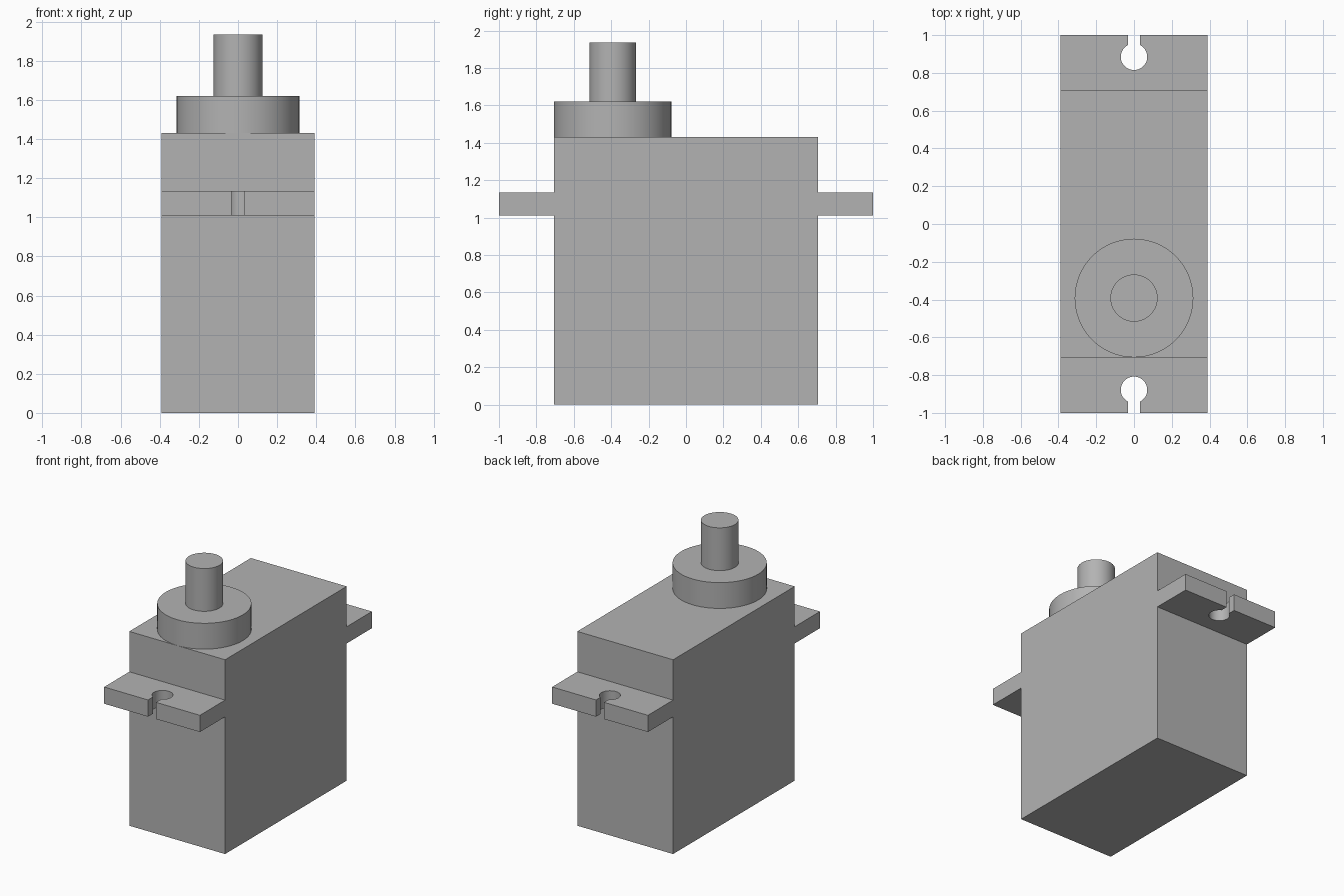
import bpy, bmesh, math

cube = bpy.data.objects.get("Cube")
if cube:
    bpy.data.objects.remove(cube, do_unlink=True)

# One grey plastic for every part
grey = bpy.data.materials.new("grey_plastic")
grey.use_nodes = True
colour = (0.45, 0.45, 0.45, 1)
grey.diffuse_color = colour
grey.node_tree.nodes["Principled BSDF"].inputs["Base Color"].default_value = colour

HALF_W, HALF_D, HEIGHT = 0.39, 0.707, 1.43
TAB_LOW, TAB_HIGH = 1.01, 1.133
AXIS_Y = -0.392


def prism(name, outline, low, high):
    """Extrude a closed xy outline between two heights."""
    bm = bmesh.new()
    base = bm.faces.new([bm.verts.new((x, y, low)) for x, y in outline])
    top = bmesh.ops.extrude_face_region(bm, geom=[base])["geom"]
    verts = [v for v in top if isinstance(v, bmesh.types.BMVert)]
    bmesh.ops.translate(bm, verts=verts, vec=(0, 0, high - low))
    bmesh.ops.recalc_face_normals(bm, faces=bm.faces)
    mesh = bpy.data.meshes.new(name)
    bm.to_mesh(mesh)
    bm.free()
    mesh.materials.append(grey)
    obj = bpy.data.objects.new(name, mesh)
    bpy.context.collection.objects.link(obj)
    bpy.ops.object.select_all(action="DESELECT")
    obj.select_set(True)
    bpy.context.view_layer.objects.active = obj
    bpy.ops.object.shade_smooth_by_angle(angle=math.radians(30))
    return obj


def arc(cy, radius, start, end, steps):
    """Points on an arc centred on x = 0."""
    angles = [start + (end - start) * i / steps for i in range(steps + 1)]
    return [(radius * math.cos(a), cy + radius * math.sin(a)) for a in angles]


def disc(radius):
    return arc(AXIS_Y, radius, 0, math.tau, 64)[:-1]


def tab(name, side, hole_y):
    """Mounting tab with a keyhole slot open to its outer end."""
    radius, slot = 0.07, 0.033
    gap = math.asin(slot / radius)
    hole = arc(hole_y, radius, math.pi / 2 - gap, gap - 1.5 * math.pi, 40)
    outline = [(HALF_W, HALF_D), (HALF_W, 1), (slot, 1), *hole,
               (-slot, 1), (-HALF_W, 1), (-HALF_W, HALF_D)]
    prism(name, [(x, side * y) for x, y in outline], TAB_LOW, TAB_HIGH)


# Main case
prism("case", [(-HALF_W, -HALF_D), (HALF_W, -HALF_D),
               (HALF_W, HALF_D), (-HALF_W, HALF_D)], 0, HEIGHT)

# Mounting tabs at the front and back
tab("front_tab", -1, 0.878)
tab("back_tab", 1, 0.885)

# Round collar and output shaft
prism("collar", disc(0.314), HEIGHT, 1.62)
prism("output_shaft", disc(0.125), 1.62, 1.935)
